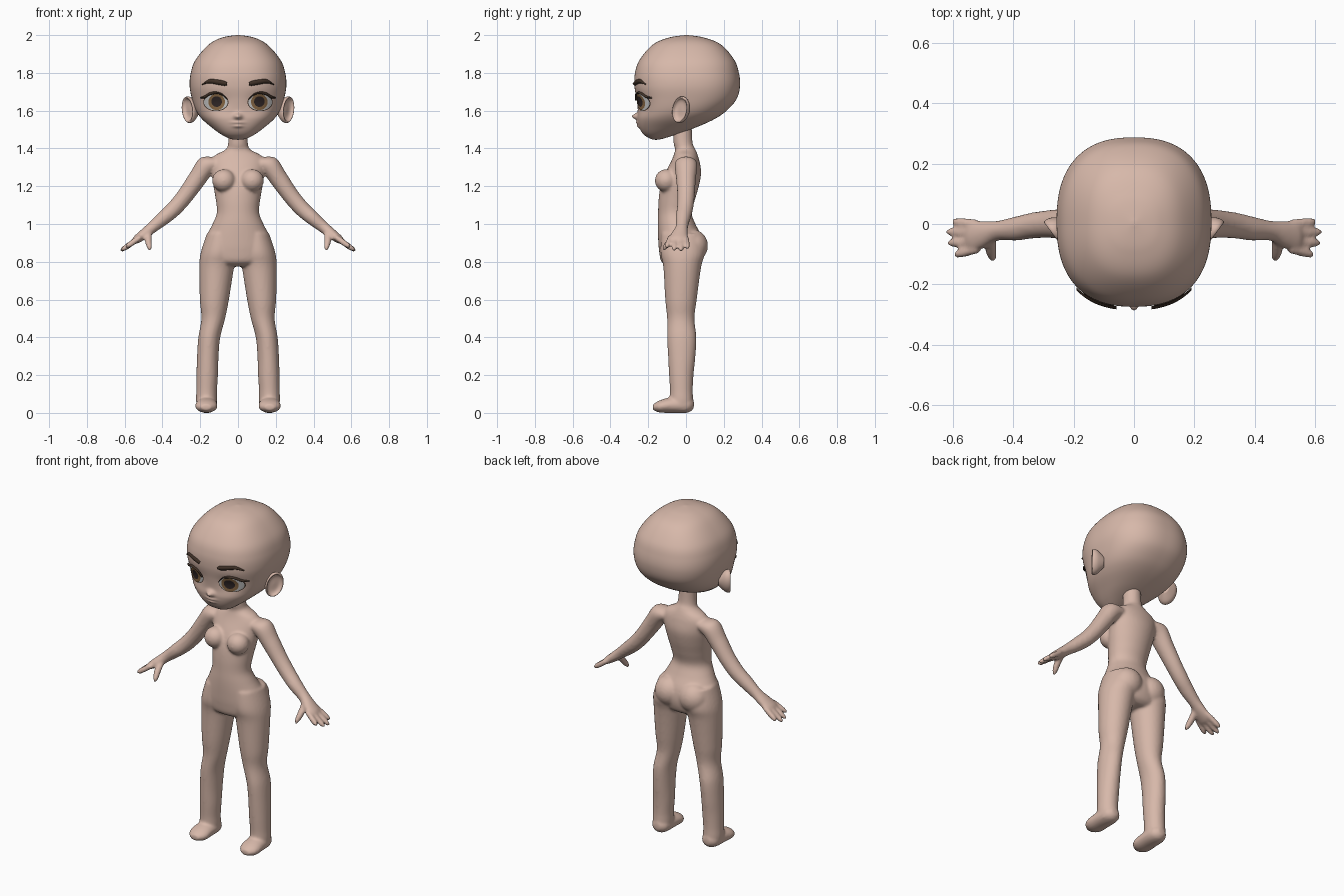
import bpy, bmesh, math
from mathutils import Vector, Matrix
from mathutils.bvhtree import BVHTree

if "Cube" in bpy.data.objects:
    bpy.data.objects.remove(bpy.data.objects["Cube"])

X, Y, Z = Vector((1, 0, 0)), Vector((0, 1, 0)), Vector((0, 0, 1))


def material(name, *rgb):
    m = bpy.data.materials.new(name)
    m.diffuse_color = (*rgb, 1)
    m.use_nodes = True
    m.node_tree.nodes["Principled BSDF"].inputs["Base Color"].default_value = m.diffuse_color
    return m


SKIN = material("skin", 0.68, 0.48, 0.40)
HAIR = material("dark_brown", 0.05, 0.03, 0.02)
WHITE = material("eye_white", 0.75, 0.75, 0.73)
BROWN = material("iris_brown", 0.25, 0.14, 0.06)
BLACK = material("pupil_black", 0.03, 0.02, 0.02)


def spline(secs, sub):
    """Catmull-Rom interpolation of equal-length tuples."""
    out, n = [], len(secs)
    for i in range(n - 1):
        q = [secs[max(0, min(n - 1, i + k))] for k in (-1, 0, 1, 2)]
        for j in range(sub):
            t = j / sub
            out.append([0.5 * (2 * b + (c - a) * t + (2 * a - 5 * b + 4 * c - d) * t * t
                               + (3 * b - a - 3 * c + d) * t ** 3) for a, b, c, d in zip(*q)])
    return out + [list(secs[-1])]


def loft(bm, secs, u, v, n=28, sub=6, p=2.0):
    """Closed loft through (x, y, z, radius_u, radius_v) superellipse sections."""
    rings = []
    for x, y, z, a, b in spline(secs, sub):
        ring = []
        for k in range(n):
            c, s = math.cos(2 * math.pi * k / n), math.sin(2 * math.pi * k / n)
            r = (abs(c) ** p + abs(s) ** p) ** (-1 / p)
            ring.append(bm.verts.new(Vector((x, y, z)) + u * (a * r * c) + v * (b * r * s)))
        rings.append(ring)
    for r0, r1 in zip(rings, rings[1:]):
        for k in range(n):
            bm.faces.new((r0[k], r0[(k + 1) % n], r1[(k + 1) % n], r1[k]))
    bm.faces.new(rings[0][::-1])
    bm.faces.new(rings[-1])


def upright(rows):
    """(z, half width, y front, y back) rows to loft sections."""
    return [(0, (f + b) / 2, z, w, (b - f) / 2) for z, w, f, b in rows]


def finish(name, bm, mat, recalc=True):
    if recalc:
        bmesh.ops.recalc_face_normals(bm, faces=bm.faces[:])
    me = bpy.data.meshes.new(name)
    bm.to_mesh(me)
    bm.free()
    for f in me.polygons:
        f.use_smooth = True
    me.materials.append(mat)
    ob = bpy.data.objects.new(name, me)
    bpy.context.collection.objects.link(ob)
    return ob


# Body: torso, limbs and hands fused by a voxel remesh
bm = bmesh.new()
loft(bm, upright([
    (1.53, .048, -.07, .03), (1.43, .052, -.066, .035), (1.395, .065, -.058, .05),
    (1.365, .12, -.065, .062), (1.33, .145, -.08, .072), (1.27, .14, -.11, .08),
    (1.20, .13, -.135, .068), (1.13, .118, -.145, .048), (1.06, .112, -.148, .03),
    (1.00, .135, -.15, .05), (.93, .17, -.148, .085), (.86, .19, -.143, .095),
    (.80, .17, -.13, .08), (.775, .10, -.09, .05)]), X, Y, n=40)

LEG = [(.95, .09, .075, -.13, .085), (.85, .102, .095, -.135, .10), (.77, .113, .092, -.12, .08),
       (.60, .125, .077, -.11, .057), (.50, .131, .063, -.10, .045), (.40, .152, .058, -.10, .055),
       (.30, .160, .057, -.095, .05), (.20, .163, .057, -.09, .04), (.12, .166, .055, -.085, .036),
       (.06, .167, .055, -.085, .038), (.015, .167, .045, -.07, .03)]
FOOT = [(.165, .042, .045, .02, .02), (.165, .01, .043, .05, .042), (.167, -.08, .041, .058, .041),
        (.168, -.14, .034, .056, .032), (.168, -.175, .03, .025, .015)]
ARM = [(.10, 0, 1.325, .05, .04), (.165, 0, 1.31, .06, .053), (.22, 0, 1.235, .052, .05),
       (.28, 0, 1.15, .046, .045), (.335, -.005, 1.085, .043, .042), (.39, -.015, 1.035, .04, .038),
       (.45, -.022, .985, .033, .031), (.50, -.035, .945, .045, .027), (.54, -.042, .915, .049, .021),
       (.555, -.045, .902, .03, .01)]
FINGERS = [(.0, .008, .602), (-.028, -.026, .622), (-.058, -.063, .618), (-.083, -.102, .595)]

for s in (-1, 1):
    flip = lambda secs: [(s * q[0], *q[1:]) for q in secs]
    loft(bm, [(s * c, (f + b) / 2, z, w, (b - f) / 2) for z, c, w, f, b in LEG], X, Y)
    loft(bm, flip(FOOT), X, Z)
    across = Vector((.66 * s, 0, .75))
    loft(bm, flip(ARM), Y, across)
    for y0, y1, tip in FINGERS:
        pts = []
        for t, r in ((0, .014), (.5, .016), (.85, .014), (1, .006)):
            x = .515 + (tip - .515) * t
            pts.append((x, y0 + (y1 - y0) * t, .932 - .70 * (x - .515), r, r))
        loft(bm, flip(pts), Y, across, n=14, sub=4)
    thumb = [(.47, -.045, .955, .015, .015), (.475, -.08, .915, .019, .018),
             (.47, -.108, .88, .015, .015), (.467, -.122, .861, .006, .006)]
    loft(bm, flip(thumb), X, Vector((0, .8, -.6)), n=14, sub=4)
    # bust and seat volumes
    for pos, rad in (((.075, -.105, 1.23), (.062, .06, .06)), ((.08, .038, .885), (.085, .078, .085))):
        m = Matrix.Translation((s * pos[0], *pos[1:])) @ Matrix.Diagonal((*rad, 1))
        bmesh.ops.create_uvsphere(bm, u_segments=28, v_segments=18, radius=1, matrix=m)
body = finish("body", bm, SKIN)
rm = body.modifiers.new("fuse", 'REMESH')
rm.mode, rm.voxel_size, rm.use_smooth_shade = 'VOXEL', .0075, True
sm = body.modifiers.new("soften", 'SMOOTH')
sm.factor, sm.iterations = .5, 7

# Head: superellipse loft with nose, lips and eye sockets pushed in or out
bm = bmesh.new()
loft(bm, upright([
    (2.0, .008, -.005, .01), (1.987, .085, -.09, .095), (1.95, .155, -.175, .185),
    (1.87, .224, -.245, .255), (1.80, .25, -.27, .28), (1.73, .256, -.273, .286),
    (1.66, .243, -.262, .267), (1.60, .222, -.255, .215), (1.555, .19, -.257, .15),
    (1.51, .138, -.247, .05), (1.475, .09, -.225, -.05), (1.452, .045, -.19, -.12),
    (1.446, .005, -.165, -.155)]), X, Y, n=160, sub=9, p=2.45)
BUMPS = [(0, 1.57, .02, .016, .03), (0, 1.537, .03, .008, .011), (0, 1.518, .024, .008, .011),
         (.117, 1.645, .06, .042, -.014), (-.117, 1.645, .06, .042, -.014)]
for vert in bm.verts:
    if vert.co.y < -.08:
        x, _, z = vert.co
        vert.co.y -= sum(h * math.exp(-((x - a) / p) ** 2 - ((z - b) / q) ** 2)
                         for a, b, p, q, h in BUMPS)
bmesh.ops.recalc_face_normals(bm, faces=bm.faces[:])
tree = BVHTree.FromBMesh(bm)
finish("head", bm, SKIN)


def on_face(name, rows, mat, closed=False):
    """Sheet of (x, z, lift) rows laid onto the front of the head."""
    bm = bmesh.new()
    grid = []
    for row in rows:
        line = []
        for x, z, lift in row:
            hit = tree.ray_cast(Vector((x, -1, z)), Y)[0]
            line.append(bm.verts.new((x, hit.y - lift, z)))
        grid.append(line)
    n = len(grid[0])
    for r0, r1 in zip(grid, grid[1:]):
        for k in range(n if closed else n - 1):
            bm.faces.new((r0[k], r0[(k + 1) % n], r1[(k + 1) % n], r1[k]))
    bmesh.ops.recalc_face_normals(bm, faces=bm.faces[:])
    if sum(f.normal.y for f in bm.faces) > 0:
        bmesh.ops.reverse_faces(bm, faces=bm.faces[:])
    finish(name, bm, mat, recalc=False)


def disc(name, x, z, rx, rz, edge, centre, mat):
    rows = []
    for t in (.02, .25, .5, .75, .9, 1):
        lift = edge + (centre - edge) * (1 - t * t)
        rows.append([(x + rx * t * math.cos(k * math.pi / 18), z + rz * t * math.sin(k * math.pi / 18), lift)
                     for k in range(36)])
    on_face(name, rows, mat, closed=True)


def strip(name, s, pts, lift, mat):
    rows = [[(s * x, z + w * t, lift * (1 - t * t) + .002) for t in (-1, -.6, 0, .6, 1)]
            for x, z, w in spline(pts, 6)]
    on_face(name, rows, mat)


BROW = [(.058, 1.742, .008), (.075, 1.745, .013), (.12, 1.753, .013), (.155, 1.755, .010), (.19, 1.738, .002)]
LASH = [(.055, 1.655, .002), (.08, 1.683, .005), (.117, 1.694, .007), (.15, 1.688, .008),
        (.175, 1.673, .008), (.202, 1.668, .002)]

for s, side in ((-1, "right"), (1, "left")):
    # Eyes, brows and lashes
    e = s * .117
    disc(side + "_eye_rim", e, 1.645, .067, .048, .001, .002, HAIR)
    disc(side + "_eye_white", e, 1.645, .063, .044, .003, .010, WHITE)
    disc(side + "_iris", e - s * .004, 1.646, .044, .043, .009, .013, BROWN)
    disc(side + "_pupil", e - s * .004, 1.648, .028, .028, .0135, .015, BLACK)
    strip(side + "_eyebrow", s, BROW, .010, HAIR)
    strip(side + "_eyelash", s, LASH, .014, HAIR)
    # Ears: dished ovals turned forward
    u, out = Vector((.59 * s, .8, 0)), Vector((.8 * s, -.59, 0))
    up = (Z + u * .28).normalized()
    u = up.cross(out).normalized()
    c = Vector((s * .257, -.025, 1.605))
    bm = bmesh.new()
    loft(bm, [(*(c + out * h), .05 * r, .072 * r) for r, h in (
        (.03, -.002), (.5, -.002), (.75, .004), (.87, .014), (.96, .014), (1, .004),
        (.92, -.012), (.7, -.03), (.4, -.05))], u, up, n=36, sub=4)
    finish(side + "_ear", bm, SKIN)
